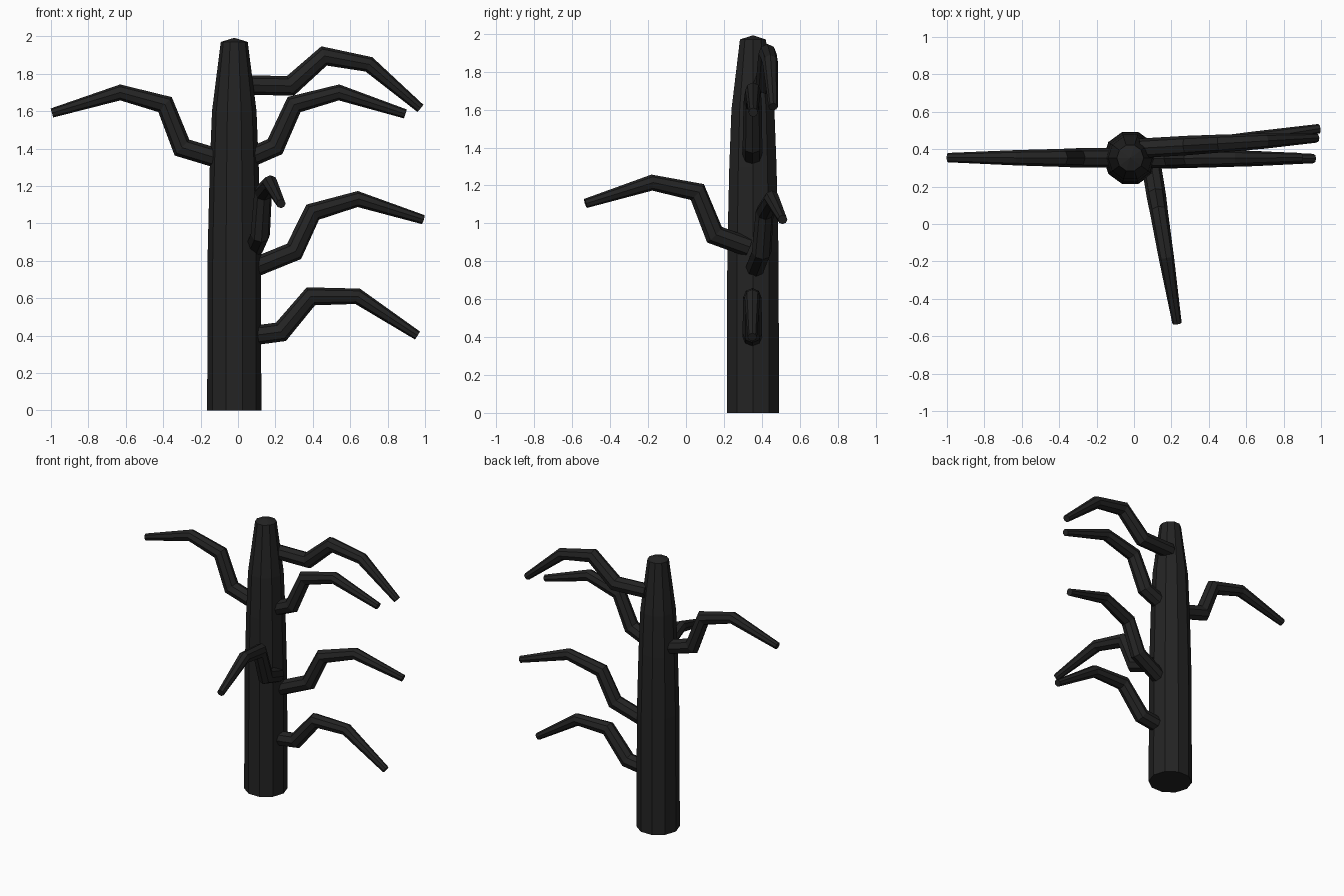
import bpy, bmesh, math
from mathutils import Vector

cube = bpy.data.objects.get("Cube")
if cube:
    bpy.data.objects.remove(cube)

# One dark bark colour
bark = bpy.data.materials.new("charcoal_bark")
bark.use_nodes = True
colour = (0.017, 0.017, 0.017, 1)
bark.diffuse_color = colour
bark.node_tree.nodes["Principled BSDF"].inputs["Base Color"].default_value = colour
bark.node_tree.nodes["Principled BSDF"].inputs["Roughness"].default_value = 0.9


def sweep(name, points, radii, side, sides, dome=0.0):
    """Tapered tube with mitred joints; side is the axis across its bends."""
    points = [Vector(p) for p in points]
    side = Vector(side).normalized()
    bm = bmesh.new()
    rings = []
    last = len(points) - 1
    for i, (p, r) in enumerate(zip(points, radii)):
        back = (p - points[max(i - 1, 0)]).normalized()
        ahead = (points[min(i + 1, last)] - p).normalized()
        tangent = (back + ahead).normalized()
        up = side.cross(tangent).normalized()
        mitre = 1 / max(tangent.dot(ahead if i < last else back), 0.5)
        ring = []
        for k in range(sides):
            a = math.tau * k / sides
            ring.append(bm.verts.new(p + side * r * math.cos(a) + up * r * mitre * math.sin(a)))
        rings.append(ring)
    for lower, upper in zip(rings, rings[1:]):
        for k in range(sides):
            n = (k + 1) % sides
            bm.faces.new((lower[k], lower[n], upper[n], upper[k]))
    bm.faces.new(rings[0])
    # End cap, raised to a shallow point when dome is set
    tip = bm.verts.new(points[-1] + (points[-1] - points[-2]).normalized() * dome)
    for k in range(sides):
        bm.faces.new((rings[-1][k], rings[-1][(k + 1) % sides], tip))
    bmesh.ops.recalc_face_normals(bm, faces=bm.faces)
    mesh = bpy.data.meshes.new(name)
    bm.to_mesh(mesh)
    bm.free()
    mesh.materials.append(bark)
    obj = bpy.data.objects.new(name, mesh)
    bpy.context.collection.objects.link(obj)


# Trunk: nearly straight, narrowing quickly near the top
trunk_profile = [(0, 0.145), (0.85, 0.142), (1.3, 0.131), (1.6, 0.119), (1.97, 0.072)]
sweep("trunk", [(-0.02, 0.353, z) for z, r in trunk_profile],
      [r for z, r in trunk_profile], (1, 0, 0), 10, dome=0.022)

# Branches: root and tip in plan, then (distance along plan line, height) of the bends
branches = {
    "lower_left_branch": ((0.08, 0.35), (0.96, 0.35),
        [(0, 0.40), (0.17, 0.42), (0.352, 0.61), (0.636, 0.61), (1, 0.40)]),
    "middle_left_branch": ((0.09, 0.365), (0.99, 0.51),
        [(0, 0.765), (0.233, 0.85), (0.344, 1.06), (0.611, 1.13), (1, 1.02)]),
    "upper_left_branch": ((0.06, 0.35), (0.895, 0.355),
        [(0, 1.35), (0.165, 1.41), (0.287, 1.635), (0.575, 1.70), (1, 1.585)]),
    "top_left_branch": ((0.03, 0.405), (0.975, 0.46),
        [(0, 1.74), (0.265, 1.735), (0.455, 1.895), (0.709, 1.85), (1, 1.615)]),
    "right_branch": ((-0.1, 0.353), (-0.995, 0.355),
        [(0, 1.345), (0.223, 1.405), (0.324, 1.635), (0.592, 1.70), (1, 1.59)]),
    "front_branch": ((0.09, 0.33), (0.23, -0.53),
        [(0, 0.875), (0.209, 0.94), (0.314, 1.165), (0.593, 1.215), (1, 1.105)]),
}
for name, (root, tip, bends) in branches.items():
    root, tip = Vector((*root, 0)), Vector((*tip, 0))
    path = [root.lerp(tip, t) + Vector((0, 0, z)) for t, z in bends]
    across = Vector((0, 0, 1)).cross(tip - root)
    sweep(name, path, [0.052, 0.052, 0.048, 0.041, 0.025], across, 8)
